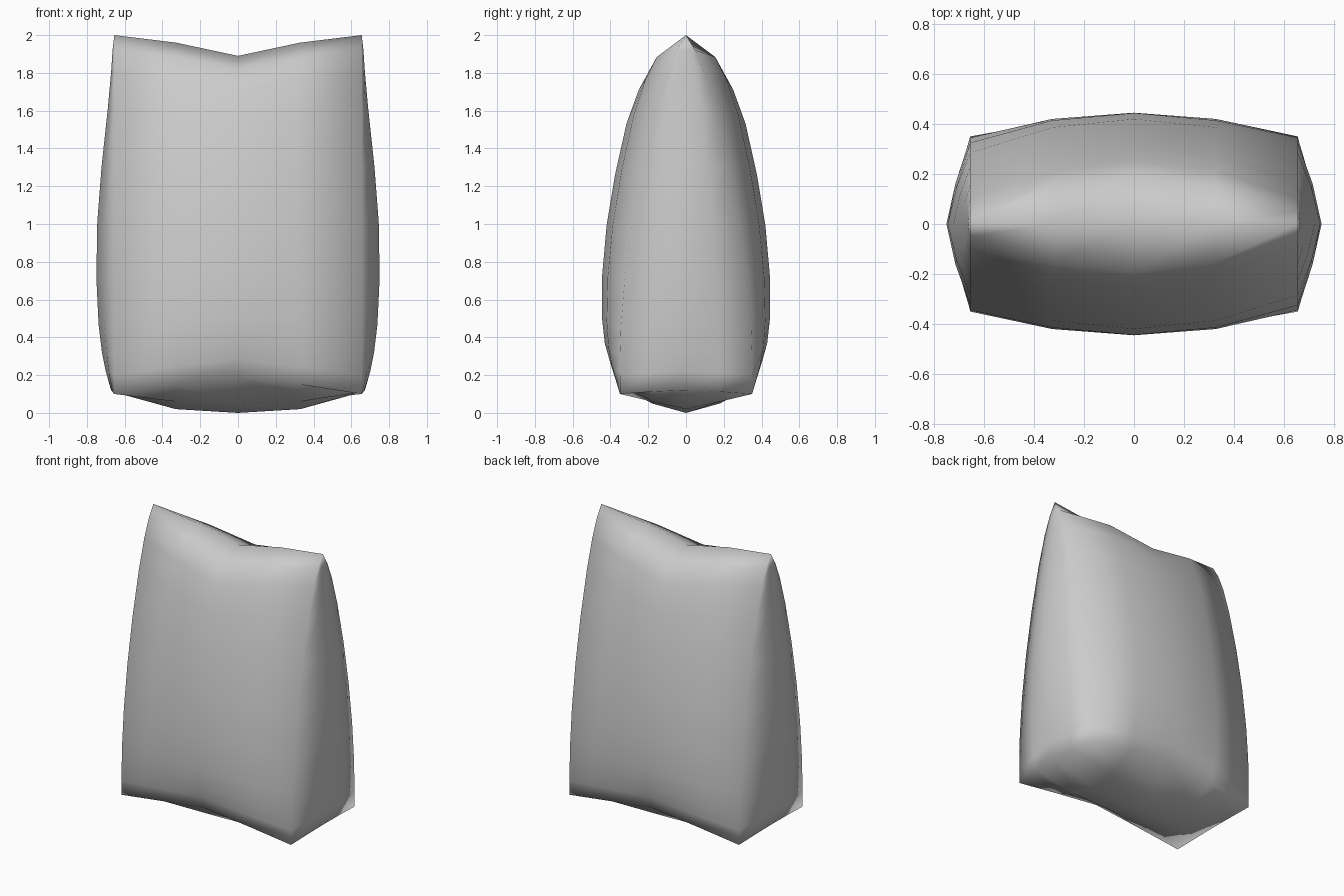
import bpy, bmesh

if "Cube" in bpy.data.objects:
    bpy.data.objects.remove(bpy.data.objects["Cube"])

# Height levels: corner z, front-centre depth, corner depth, side-centre x
LEVELS = [
    (0.10, 0.37, 0.350, 0.672), (0.20, 0.405, 0.350, 0.700),
    (0.30, 0.43, 0.350, 0.720), (0.45, 0.445, 0.345, 0.738),
    (0.70, 0.444, 0.325, 0.750), (1.00, 0.42, 0.285, 0.745),
    (1.30, 0.375, 0.230, 0.722), (1.60, 0.315, 0.160, 0.690),
    (1.80, 0.25, 0.100, 0.672), (1.92, 0.19, 0.050, 0.664),
    (2.00, 0.00, 0.000, 0.655)]
CX = 0.655
STEPS = (-1, -0.5, 0, 0.5)
BULGE = {1: 0, 0.5: 0.75, 0: 1}
TOP_DIP = {1: 0, 0.5: 0.04, 0: 0.11}


def wide_point(u, level):
    """Point on the front panel, u from -1 to 1."""
    z, ym, yc, _ = level
    f = (z - 0.1) / 1.9
    b = BULGE[abs(u)]
    zb, zt = 0.1 + 0.09 * b * b, 2 - TOP_DIP[abs(u)]
    return (CX * u, -(yc + (ym - yc) * b), zb + (zt - zb) * f)


def side_point(v, level):
    """Point on the right gusset, v from -1 to 1."""
    z, _, yc, xm = level
    b = {1: 0, 0.5: 0.62, 0: 1}[abs(v)]
    return (CX + (xm - CX) * b, v * yc, z + 0.02 * b * (2 - z) / 1.9)


bm = bmesh.new()

# Stacked rings: front, right, back, left
rings = []
for lv in LEVELS:
    half = [wide_point(u, lv) for u in STEPS] + [side_point(v, lv) for v in STEPS]
    pts = half + [(-x, -y, z) for x, y, z in half]
    rings.append([bm.verts.new(p) for p in pts])
for a, b in zip(rings, rings[1:]):
    for i in range(16):
        j = (i + 1) % 16
        bm.faces.new((a[i], a[j], b[j], b[i]))

# Domed base filled inside the lowest ring
r = rings[0]
grid = [[None] * 5 for _ in range(5)]
for k in range(5):
    grid[0][k] = r[k]
    grid[k][4] = r[4 + k]
    grid[4][k] = r[12 - k]
    grid[k][0] = r[(16 - k) % 16]
DOME = {(0, 0): 0.0, (1, 0): 0.02, (0, 1): 0.05, (1, 1): 0.06}
for row in (1, 2, 3):
    for col in (1, 2, 3):
        z = DOME[(abs(col - 2), abs(row - 2))]
        grid[row][col] = bm.verts.new(((col - 2) * 0.33, (row - 2) * 0.18, z))
for row in range(4):
    for col in range(4):
        bm.faces.new((grid[row][col], grid[row + 1][col],
                      grid[row + 1][col + 1], grid[row][col + 1]))

# Close the top seam
bmesh.ops.remove_doubles(bm, verts=bm.verts, dist=0.0005)
bmesh.ops.recalc_face_normals(bm, faces=bm.faces)
for f in bm.faces:
    f.smooth = True

mesh = bpy.data.meshes.new("sealed_bag")
bm.to_mesh(mesh)
bm.free()
bag = bpy.data.objects.new("sealed_bag", mesh)
bpy.context.collection.objects.link(bag)
